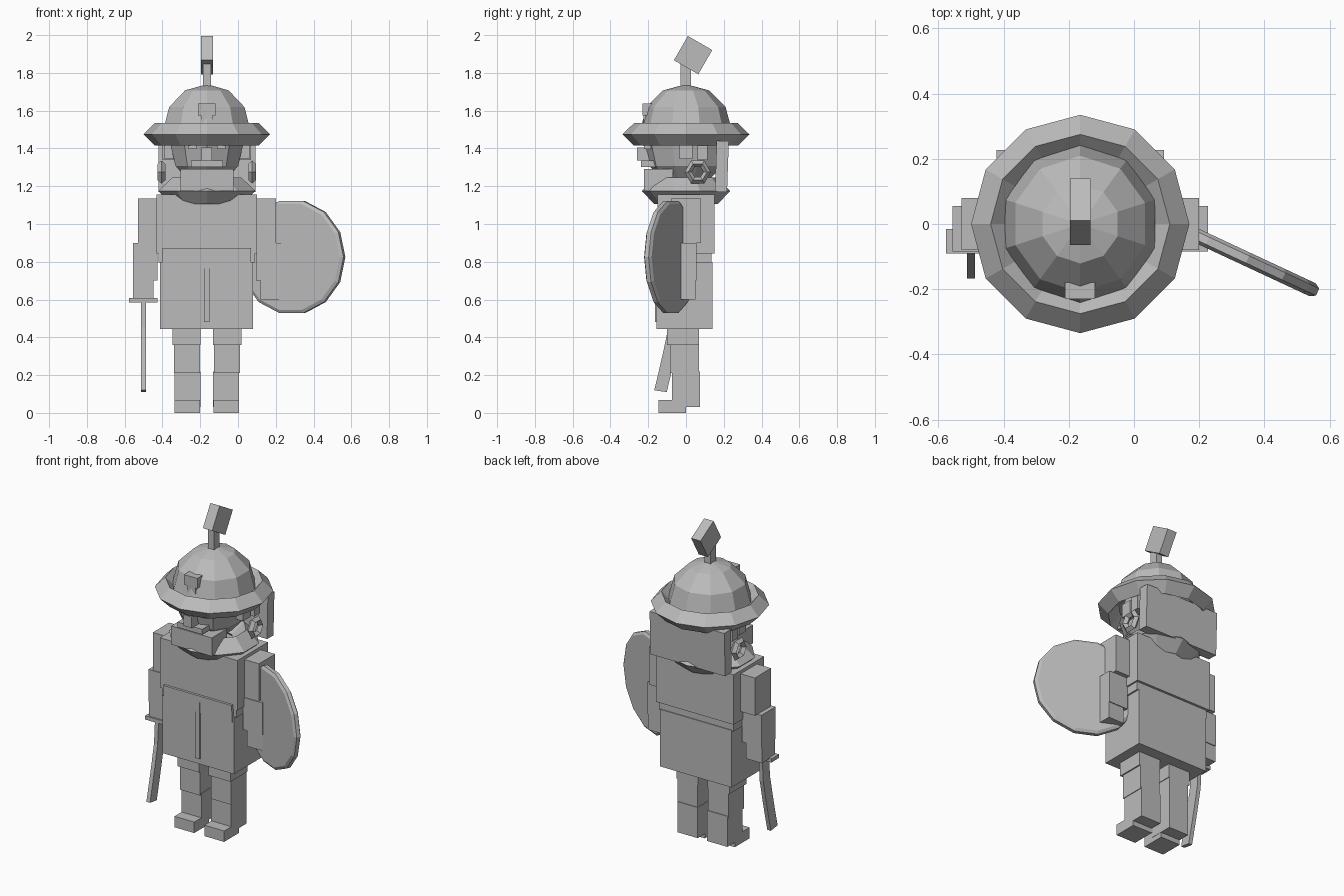
import bpy, bmesh, math
from mathutils import Vector

if "Cube" in bpy.data.objects:
    bpy.data.objects.remove(bpy.data.objects["Cube"])

CX = -0.165  # body centre line
mat = bpy.data.materials.new("stone grey")
mat.diffuse_color = (0.5, 0.5, 0.5, 1)
mat.use_nodes = True
mat.node_tree.nodes["Principled BSDF"].inputs["Base Color"].default_value = mat.diffuse_color


def finish(name, bm):
    bmesh.ops.recalc_face_normals(bm, faces=bm.faces)
    me = bpy.data.meshes.new(name)
    bm.to_mesh(me)
    bm.free()
    me.materials.append(mat)
    ob = bpy.data.objects.new(name, me)
    bpy.context.collection.objects.link(ob)
    return ob


def box(name, x, y, z, rot=0):
    """Box from (min, max) ranges, optionally tilted about x."""
    size = Vector((x[1] - x[0], y[1] - y[0], z[1] - z[0]))
    bm = bmesh.new()
    bmesh.ops.create_cube(bm, size=1)
    for v in bm.verts:
        v.co = v.co * size
    ob = finish(name, bm)
    ob.location = (sum(x) / 2, sum(y) / 2, sum(z) / 2)
    ob.rotation_euler.x = math.radians(rot)
    return ob


def pair(name, x, y, z):
    """Mirrored boxes; x is measured from the body centre line."""
    box("left_" + name, (CX + x[0], CX + x[1]), y, z)
    box("right_" + name, (CX - x[1], CX - x[0]), y, z)


def spin(name, profile, n, closed=False, start=90):
    """Revolve an (r, z) profile with n sides; open ends are capped."""
    bm = bmesh.new()
    rings = []
    for r, z in profile:
        if r < 1e-5:
            rings.append([bm.verts.new((0, 0, z))] * n)
            continue
        a = [math.radians(start) + 2 * math.pi * i / n for i in range(n)]
        rings.append([bm.verts.new((r * math.cos(t), r * math.sin(t), z)) for t in a])
    pairs = list(zip(rings, rings[1:]))
    if closed:
        pairs.append((rings[-1], rings[0]))
    for a, b in pairs:
        for i in range(n):
            j = (i + 1) % n
            f = list(dict.fromkeys((a[i], a[j], b[j], b[i])))
            bm.faces.new(f)
    if not closed:
        for ring in (rings[0], rings[-1]):
            if len(set(ring)) == n:
                bm.faces.new(ring)
    return finish(name, bm)


def ring(name, major, minor, n, start=90):
    """Ring with a diamond section."""
    return spin(name, [(major - minor, 0), (major, minor), (major + minor, 0),
                       (major, -minor)], n, True, start)


def ball(r, lo, hi):
    return [(r * math.cos(math.radians(a)), r * math.sin(math.radians(a)))
            for a in range(lo, hi + 1, 30)]


# helmet
spin("helmet_dome", ball(0.242, 0, 90), 10).location = (CX, 0, 1.498)
ring("helmet_brim", 0.275, 0.06, 12).location = (CX, 0, 1.475)
box("plume_stem", (CX - 0.021, CX + 0.021), (-0.028, 0.026), (1.71, 1.85))
box("plume", (CX - 0.032, CX + 0.032), (-0.037, 0.112), (1.82, 1.968), -30)
box("helmet_badge_top", (CX - 0.046, CX + 0.046), (-0.23, -0.18), (1.575, 1.638))
box("helmet_badge_base", (CX - 0.03, CX + 0.03), (-0.225, -0.18), (1.52, 1.59))

# head
head = spin("head", ball(0.235, -90, 90), 10)
head.location = (CX, 0, 1.42)
head.scale = (0.86, 0.96, 0.95)
box("nose", (CX - 0.028, CX + 0.028), (-0.26, -0.19), (1.335, 1.405))
box("mouth", (CX - 0.085, CX + 0.085), (-0.238, -0.16), (1.302, 1.335))
box("beard", (CX - 0.14, CX + 0.14), (-0.222, -0.07), (1.175, 1.29))
pair("eye", (0.055, 0.1), (-0.222, -0.15), (1.398, 1.416))
pair("ear", (0.16, 0.225), (-0.035, 0.035), (1.345, 1.43))
pair("side_lock", (0.15, 0.235), (0.06, 0.115), (1.34, 1.43))
box("neck_guard", (CX - 0.257, CX + 0.257), (0.158, 0.222), (1.17, 1.44), -2)
for side, name in ((-1, "left_earring"), (1, "right_earring")):
    e = ring(name, 0.05, 0.02, 6)
    e.location = (CX + side * 0.24, 0.062, 1.275)
    e.rotation_euler.y = math.radians(90)
collar = ring("collar", 0.172, 0.07, 10)
collar.location = (CX, 0, 1.175)
collar.scale = (1.12, 0.97, 1)

# body
box("torso", (-0.432, 0.10), (-0.15, 0.15), (0.845, 1.155))
box("waist", (-0.422, 0.09), (-0.145, 0.135), (0.795, 0.85))
box("skirt", (-0.412, 0.08), (-0.155, 0.14), (0.445, 0.80))
box("belt", (-0.40, 0.07), (-0.165, -0.14), (0.835, 0.873))
box("belt_plate", (-0.40, 0.07), (-0.159, -0.14), (0.765, 0.84))
box("belt_strap", (CX - 0.015, CX + 0.015), (-0.164, -0.15), (0.48, 0.835))

# arms
pair("upper_arm", (-0.365, -0.26), (-0.08, 0.08), (0.90, 1.135))
pair("forearm", (-0.392, -0.26), (-0.085, 0.055), (0.70, 0.90))
pair("hand", (-0.392, -0.283), (-0.08, 0.05), (0.60, 0.70))

# legs
pair("thigh", (-0.183, -0.033), (-0.10, 0.07), (0.36, 0.46))
pair("shin", (-0.175, -0.037), (-0.085, 0.07), (0.21, 0.36))
pair("boot", (-0.171, -0.033), (-0.075, 0.074), (0.03, 0.22))
pair("foot", (-0.171, -0.035), (-0.145, 0.0), (0.0, 0.068))

# sword with a blade that sweeps forward
box("sword_guard", (-0.577, -0.425), (-0.09, -0.015), (0.585, 0.608))
bm = bmesh.new()
prev = None
for y, z in ((-0.05, 0.60), (-0.06, 0.45), (-0.085, 0.33), (-0.11, 0.22), (-0.135, 0.115)):
    sec = [bm.verts.new((x, y + d, z - d * 0.15))
           for x, d in ((-0.513, -0.033), (-0.488, -0.033), (-0.488, 0.033), (-0.513, 0.033))]
    if prev:
        for i in range(4):
            bm.faces.new((prev[i], prev[i - 1], sec[i - 1], sec[i]))
    else:
        bm.faces.new(sec)
    prev = sec
bm.faces.new(prev)
finish("sword_blade", bm)

# round shield, bevelled on both faces
shield = spin("shield", [(0.288, -0.022), (0.305, -0.012), (0.305, 0.012), (0.288, 0.022)],
              14, False, 0)
shield.location = (0.287, -0.08, 0.825)
shield.rotation_euler = (math.radians(90), 0, math.radians(-25))
